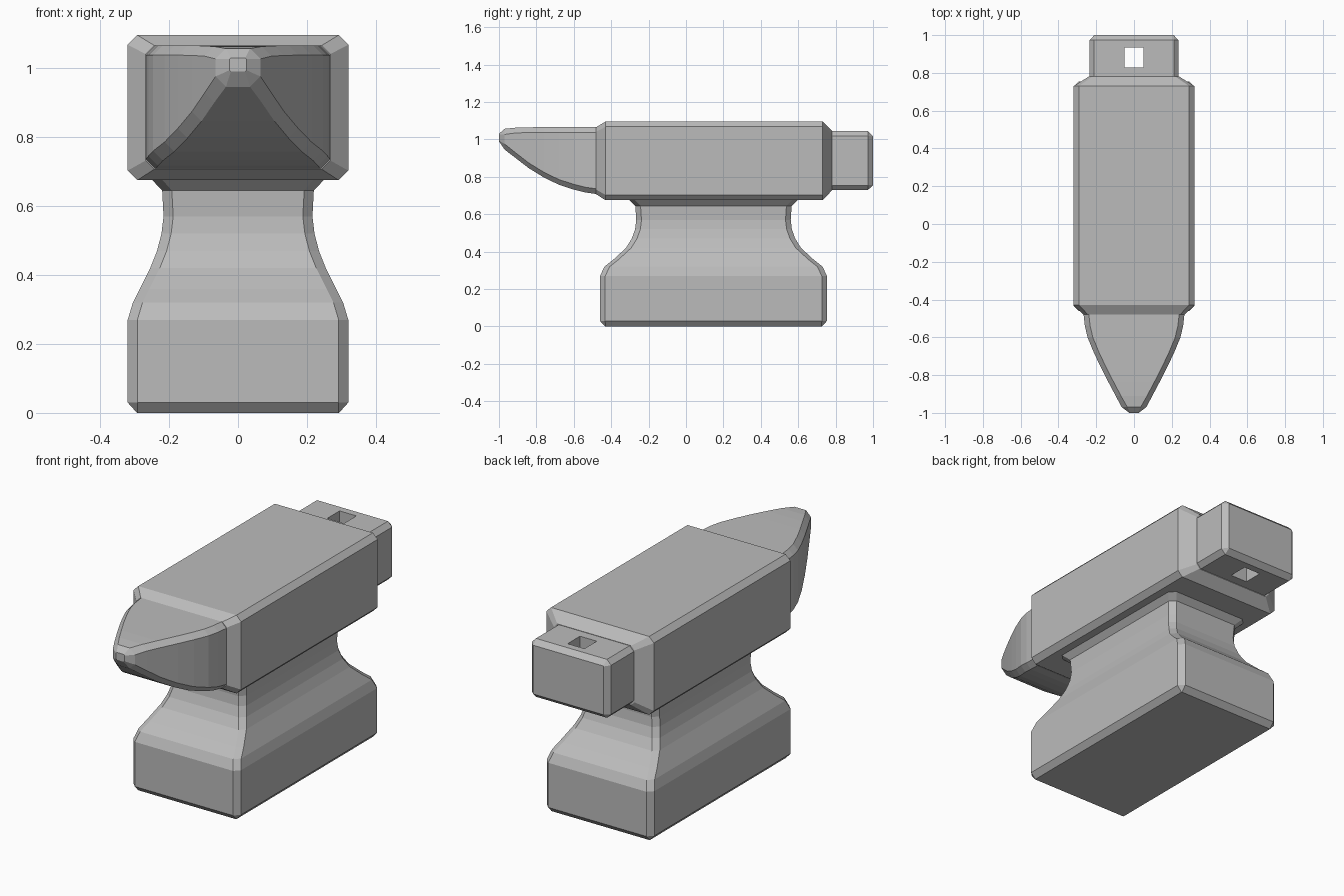
import bpy, bmesh
from mathutils import Vector

old = bpy.data.objects.get("Cube")
if old:
    bpy.data.objects.remove(old, do_unlink=True)

steel = bpy.data.materials.new("grey steel")
steel.use_nodes = True
STEEL = (0.5, 0.5, 0.5, 1)
steel.diffuse_color = STEEL
steel.node_tree.nodes["Principled BSDF"].inputs["Base Color"].default_value = STEEL


def octagon(u0, u1, v0, v1, c):
    """Rectangle with chamfered corners."""
    return [(u0 + c, v0), (u1 - c, v0), (u1, v0 + c), (u1, v1 - c),
            (u1 - c, v1), (u0 + c, v1), (u0, v1 - c), (u0, v0 + c)]


def loft(name, sections, place):
    """Skin chamfered sections: (position, u0, u1, v0, v1, chamfer)."""
    bm = bmesh.new()
    rings = [[bm.verts.new(place(pos, u, v)) for u, v in octagon(*rect)]
             for pos, *rect in sections]
    for a, b in zip(rings, rings[1:]):
        for i in range(8):
            j = (i + 1) % 8
            bm.faces.new((a[i], a[j], b[j], b[i]))
    bm.faces.new(rings[0])
    bm.faces.new(rings[-1])
    bmesh.ops.recalc_face_normals(bm, faces=bm.faces)
    mesh = bpy.data.meshes.new(name)
    bm.to_mesh(mesh)
    bm.free()
    mesh.materials.append(steel)
    obj = bpy.data.objects.new(name, mesh)
    bpy.context.collection.objects.link(obj)
    return obj


def along_z(pos, u, v):
    return Vector((u, v, pos))


def along_y(pos, u, v):
    return Vector((u, pos, v))


# Foot and waist: height, half width, half length, corner chamfer
MID = 0.147
foot = [(0, .293, .58, .002), (.03, .32, .607, .028), (.27, .32, .607, .028),
        (.32, .305, .583, .028), (.36, .285, .533, .028), (.42, .255, .468, .028),
        (.47, .235, .437, .028), (.52, .222, .419, .028), (.57, .216, .413, .028),
        (.645, .22, .418, .028), (.68, .253, .455, .03)]
loft("foot", [(z, -hx, hx, MID - hy, MID + hy, c) for z, hx, hy, c in foot], along_z)

# Main block: position, half width, bottom, top, chamfer
body = [(-.48, .268, .707, 1.066, .025), (-.43, .32, .675, 1.096, .028),
        (.73, .32, .675, 1.096, .028), (.78, .24, .727, 1.046, .02)]
loft("body", [(y, -hx, hx, lo, hi, c) for y, hx, lo, hi, c in body], along_y)

# Horn tapering to a blunt tip
horn = [(-.47, .268, .707, 1.066, .028), (-.54, .26, .717, 1.066, .028),
        (-.6, .246, .732, 1.066, .028), (-.68, .213, .758, 1.066, .028),
        (-.76, .175, .797, 1.066, .028), (-.84, .134, .846, 1.065, .028),
        (-.91, .097, .9, 1.063, .028), (-.97, .065, .946, 1.057, .03),
        (-1, .025, .99, 1.03, .004)]
loft("horn", [(y, -hx, hx, lo, hi, c) for y, hx, lo, hi, c in horn], along_y)

# Heel with a square hole through it
heel_rings = [(.76, .236, .73, 1.044, .025), (.973, .236, .73, 1.044, .025),
              (1, .21, .756, 1.018, .002)]
heel = loft("heel", [(y, -hx, hx, lo, hi, c) for y, hx, lo, hi, c in heel_rings], along_y)
bpy.ops.mesh.primitive_cube_add(size=1, location=(0, .882, .9))
cutter = bpy.context.object
cutter.name = "hole_cutter"
cutter.scale = (.1, .105, 1)
cutter.hide_render = True
cutter.data.materials.append(steel)
cut = heel.modifiers.new("hole", "BOOLEAN")
cut.operation = "DIFFERENCE"
cut.solver = "EXACT"
cut.object = cutter
bpy.context.view_layer.objects.active = heel
bpy.ops.object.modifier_apply(modifier=cut.name)
bpy.data.objects.remove(cutter, do_unlink=True)
